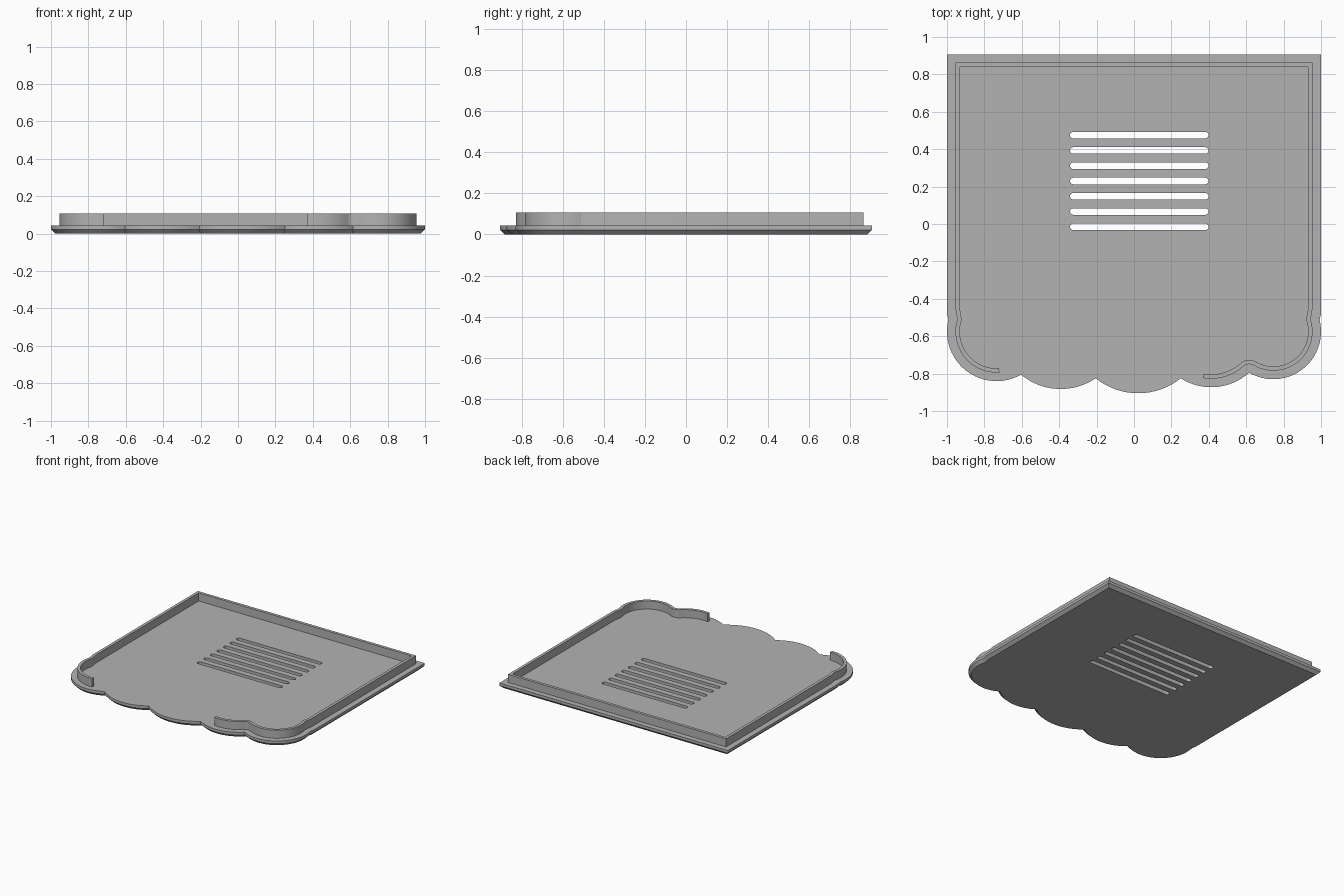
import bpy, bmesh
from math import radians, degrees, cos, sin, atan2, pi
from mathutils import Vector

if "Cube" in bpy.data.objects:
    bpy.data.objects.remove(bpy.data.objects["Cube"])

grey = bpy.data.materials.new("plain_grey")
grey.use_nodes = True
colour = (0.45, 0.45, 0.45, 1)
grey.diffuse_color = colour
grey.node_tree.nodes["Principled BSDF"].inputs["Base Color"].default_value = colour

PLATE_TOP, CHAMFER_Z, RIM_TOP = 0.043, 0.022, 0.107
INSET = 0.057          # plate edge to rim centre line
HALF_RIM = 0.0115


def arc(c, r, a0, a1, n=24):
    """Points on a circle from angle a0 to a1, in degrees."""
    return [Vector((c[0] + r * cos(radians(a0 + (a1 - a0) * i / n)),
                    c[1] + r * sin(radians(a0 + (a1 - a0) * i / n)))) for i in range(n + 1)]


def angle(c, p):
    return degrees(atan2(p[1] - c[1], p[0] - c[0]))


def scallop(p, q, low):
    """Circle through two notches whose lowest point is at height low."""
    p, q = Vector(p), Vector(q)
    half, mid = (q - p).length / 2, (p + q) / 2
    up = Vector((p.y - q.y, q.x - p.x)).normalized()
    sag = mid.y - low
    r = (half * half + sag * sag) / (2 * sag)
    return mid + up * (r - sag), r


def offset(pts, d, closed):
    """Shift a path to its left by d with mitred corners."""
    out, n = [], len(pts)
    for i, p in enumerate(pts):
        a = pts[i - 1] if closed or i else None
        b = pts[(i + 1) % n] if closed or i < n - 1 else None
        dirs = [(v - u).normalized() for u, v in ((a, p), (p, b)) if u is not None and v is not None]
        normals = [Vector((-t.y, t.x)) for t in dirs]
        m = sum(normals, Vector((0, 0))).normalized()
        out.append(p + m * (d / max(0.3, m.dot(normals[0]))))
    return out


def ring(bm, pts, z):
    verts = [bm.verts.new((p.x, p.y, z)) for p in pts]
    edges = [bm.edges.new((verts[i - 1], v)) for i, v in enumerate(verts)]
    return verts, edges


def bridge(bm, low, high):
    for i in range(len(low)):
        bm.faces.new((low[i - 1], low[i], high[i], high[i - 1]))


def finish(bm, name):
    bmesh.ops.recalc_face_normals(bm, faces=bm.faces[:])
    mesh = bpy.data.meshes.new(name)
    bm.to_mesh(mesh)
    bm.free()
    obj = bpy.data.objects.new(name, mesh)
    mesh.materials.append(grey)
    bpy.context.collection.objects.link(obj)
    bpy.ops.object.select_all(action='DESELECT')
    obj.select_set(True)
    bpy.context.view_layer.objects.active = obj
    bpy.ops.object.shade_smooth_by_angle(angle=radians(25))


# Scalloped outline, anticlockwise from the back left corner
notches = [(-0.605, -0.805), (-0.205, -0.825), (0.25, -0.825), (0.615, -0.795)]
lows = [-0.882, -0.905, -0.872]
lobe_l, rad_l = Vector((-0.735, -0.575)), 0.265
lobe_r, rad_r = Vector((0.745, -0.575)), 0.255
scallops = [scallop(notches[i], notches[i + 1], lows[i]) for i in range(3)]

outline = [Vector((-1, 0.905)), Vector((-1, -0.48))]
outline += arc(lobe_l, rad_l, 166, 360 + angle(lobe_l, notches[0]))
for i, (c, r) in enumerate(scallops):
    outline += arc(c, r, angle(c, notches[i]), angle(c, notches[i + 1]), 16)[1:]
outline += arc(lobe_r, rad_r, angle(lobe_r, notches[3]), 14)[1:]
outline += [Vector((1, -0.48)), Vector((1, 0.905))]

# Vent slots with rounded ends
slots = []
for i in range(7):
    y, r = 0.475 - i * 0.0817, 0.0175
    slots.append(arc((0.398 - r, y), r, -90, 90, 10) + arc((-0.342 + r, y), r, 90, 270, 10))

# Base plate: chamfered underneath and pierced by the slots
bm = bmesh.new()
floor, floor_edges = ring(bm, offset(outline, 0.022, True), 0)
side, _ = ring(bm, outline, CHAMFER_Z)
top, top_edges = ring(bm, outline, PLATE_TOP)
bridge(bm, floor, side)
bridge(bm, side, top)
for s in slots:
    low, e0 = ring(bm, s, 0)
    high, e1 = ring(bm, s, PLATE_TOP)
    bridge(bm, low, high)
    floor_edges += e0
    top_edges += e1
for edges in (floor_edges, top_edges):
    bmesh.ops.triangle_fill(bm, use_beauty=True, use_dissolve=False, edges=edges, normal=(0, 0, 1))
finish(bm, "base_plate")

# Upright rim: an open wall that follows the plate edge
c3, r3 = scallops[2]
notch = Vector(notches[3])
end_angle = -degrees(pi / 2) + degrees(atan2(0.37 - c3.x, r3 - INSET))
path = arc(lobe_l, rad_l - INSET, 274, 162)
path += [Vector((-0.943, -0.45)), Vector((-0.943, 0.851)), Vector((0.943, 0.851)), Vector((0.943, -0.45))]
path += arc(lobe_r, rad_r - INSET, 19, angle(lobe_r, notch))
path += arc(notch, INSET, angle(notch, lobe_r), angle(notch, c3), 8)[1:]
path += arc(c3, r3 - INSET, angle(c3, notch), end_angle, 16)[1:]

bm = bmesh.new()
wall = offset(path, HALF_RIM, False) + offset(path, -HALF_RIM, False)[::-1]
low, e0 = ring(bm, wall, PLATE_TOP - 0.01)
high, e1 = ring(bm, wall, RIM_TOP)
bridge(bm, low, high)
n = len(wall)
for loop in (low, high):
    for i in range(n // 2 - 1):
        bm.faces.new((loop[i], loop[i + 1], loop[n - 2 - i], loop[n - 1 - i]))
finish(bm, "rim_wall")
